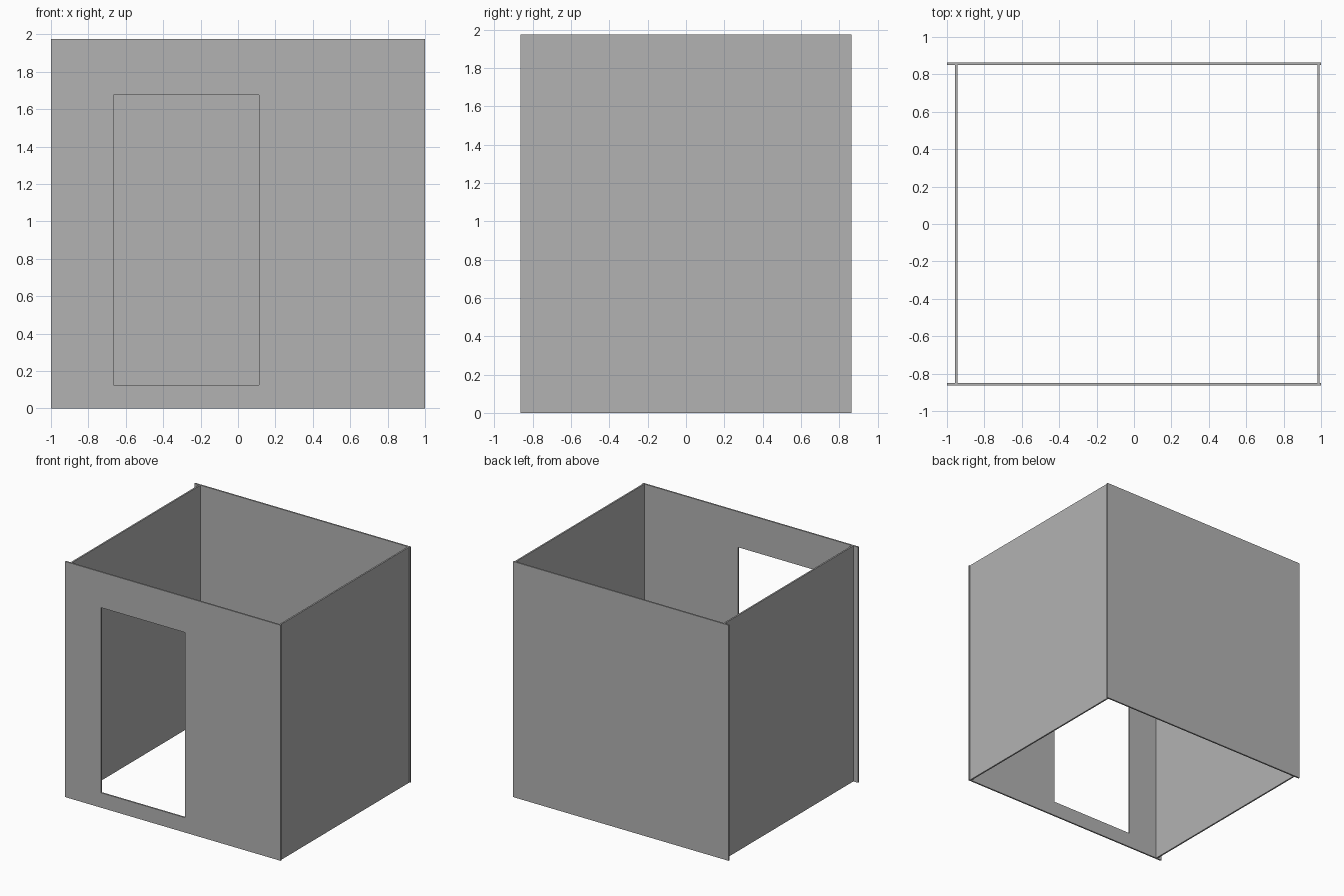
import bpy
import bmesh

cube = bpy.data.objects.get("Cube")
if cube:
    bpy.data.objects.remove(cube, do_unlink=True)

# Overall sizes
HEIGHT = 1.975
DEPTH = 0.863
THICK = 0.013

grey = bpy.data.materials.new("wall_grey")
grey.use_nodes = True
colour = (0.45, 0.45, 0.45, 1)
grey.diffuse_color = colour
grey.node_tree.nodes["Principled BSDF"].inputs["Base Color"].default_value = colour


def finish(name, bm):
    bmesh.ops.recalc_face_normals(bm, faces=bm.faces)
    mesh = bpy.data.meshes.new(name)
    bm.to_mesh(mesh)
    bm.free()
    mesh.materials.append(grey)
    obj = bpy.data.objects.new(name, mesh)
    bpy.context.collection.objects.link(obj)


def panel(name, x0, x1, y0, y1):
    """Plain full-height board."""
    bm = bmesh.new()
    bmesh.ops.create_cube(bm, size=1)
    for v in bm.verts:
        v.co.x = x1 if v.co.x > 0 else x0
        v.co.y = y1 if v.co.y > 0 else y0
        v.co.z = HEIGHT if v.co.z > 0 else 0
    finish(name, bm)


def doorway_panel(name, xs, zs, y0, y1):
    """Board gridded by xs and zs, middle cell left open, then thickened."""
    bm = bmesh.new()
    grid = [[bm.verts.new((x, y0, z)) for z in zs] for x in xs]
    for i in range(3):
        for j in range(3):
            if (i, j) != (1, 1):
                bm.faces.new((grid[i][j], grid[i + 1][j],
                              grid[i + 1][j + 1], grid[i][j + 1]))
    extruded = bmesh.ops.extrude_face_region(bm, geom=bm.faces[:], use_keep_orig=True)
    for v in extruded["geom"]:
        if isinstance(v, bmesh.types.BMVert):
            v.co.y = y1
    # Merge the coplanar cells around the opening
    bmesh.ops.recalc_face_normals(bm, faces=bm.faces)
    bmesh.ops.dissolve_limit(bm, angle_limit=0.01, verts=bm.verts[:],
                             edges=bm.edges[:])
    bmesh.ops.triangulate(bm, faces=bm.faces[:])
    finish(name, bm)


# Front wall with a doorway, and plain back wall
doorway_panel("front_wall", (-1, -0.666, 0.113, 1), (0, 0.125, 1.677, HEIGHT),
              -DEPTH, -DEPTH + THICK)
panel("back_wall", -1, 1, DEPTH - THICK, DEPTH)

# Side walls fitted between front and back
inner = DEPTH - THICK
panel("right_wall", -0.957, -0.957 + THICK, -inner, inner)
panel("left_wall", 0.98, 0.98 + THICK, -inner, inner)
